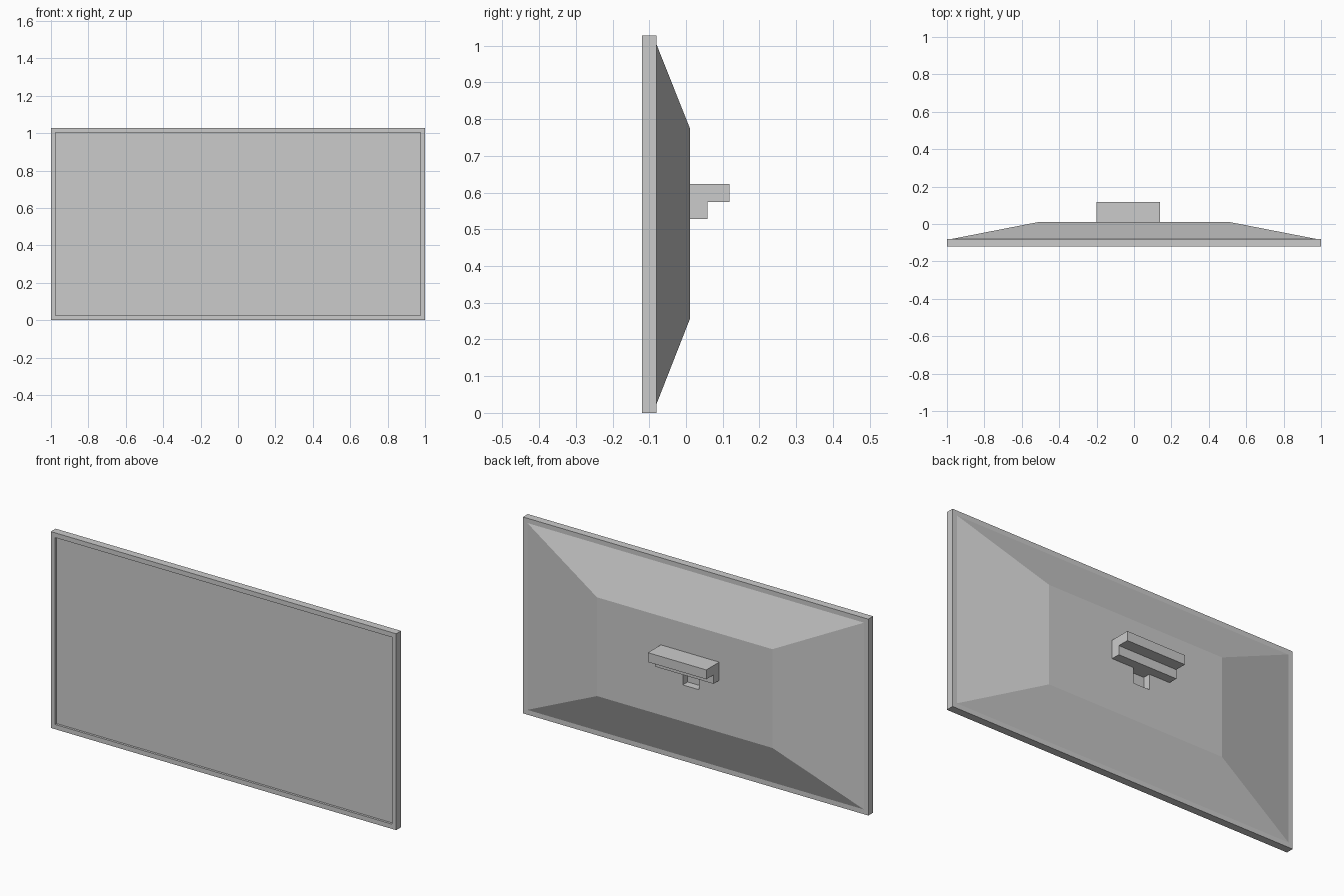
import bpy, bmesh

if "Cube" in bpy.data.objects:
    bpy.data.objects.remove(bpy.data.objects["Cube"])


def link_mesh(name, bm):
    bmesh.ops.recalc_face_normals(bm, faces=bm.faces)
    mesh = bpy.data.meshes.new(name)
    bm.to_mesh(mesh)
    bm.free()
    obj = bpy.data.objects.new(name, mesh)
    bpy.context.collection.objects.link(obj)
    return obj


def loft(name, rings):
    """Join rings of points with quads and cap both ends."""
    bm = bmesh.new()
    loops = [[bm.verts.new(p) for p in ring] for ring in rings]
    for a, b in zip(loops, loops[1:]):
        n = len(a)
        for i in range(n):
            j = (i + 1) % n
            bm.faces.new((a[i], a[j], b[j], b[i]))
    bm.faces.new(loops[0])
    bm.faces.new(loops[-1])
    return link_mesh(name, bm)


def rect(y, x0, x1, z0, z1):
    return [(x0, y, z0), (x1, y, z0), (x1, y, z1), (x0, y, z1)]


# Television casing: sunken screen, bezel, rim and tapered back
casing = loft("television_casing", [
    rect(-0.108, -0.975, 0.975, 0.025, 1.003),
    rect(-0.12, -0.975, 0.975, 0.025, 1.003),
    rect(-0.12, -1.0, 1.0, 0.0, 1.028),
    rect(-0.08, -1.0, 1.0, 0.0, 1.028),
    rect(-0.08, -0.975, 0.975, 0.025, 1.003),
    rect(0.011, -0.508, 0.508, 0.257, 0.774),
])

# Cable recess cut into the back panel
cutter = loft("cable_recess_cutter", [
    rect(-0.03, -0.083, 0.011, 0.448, 0.53),
    rect(0.05, -0.083, 0.011, 0.448, 0.53),
])
cutter.hide_render = True
cutter.hide_viewport = True
cut = casing.modifiers.new("cable_recess", 'BOOLEAN')
cut.operation = 'DIFFERENCE'
cut.solver = 'EXACT'
cut.object = cutter

# Wall hook: L-shaped profile running along x
profile = [(0.011, 0.528), (0.058, 0.528), (0.058, 0.575),
           (0.118, 0.575), (0.118, 0.624), (0.011, 0.624)]
loft("wall_hook", [[(x, y, z) for y, z in profile] for x in (-0.2, 0.138)])
